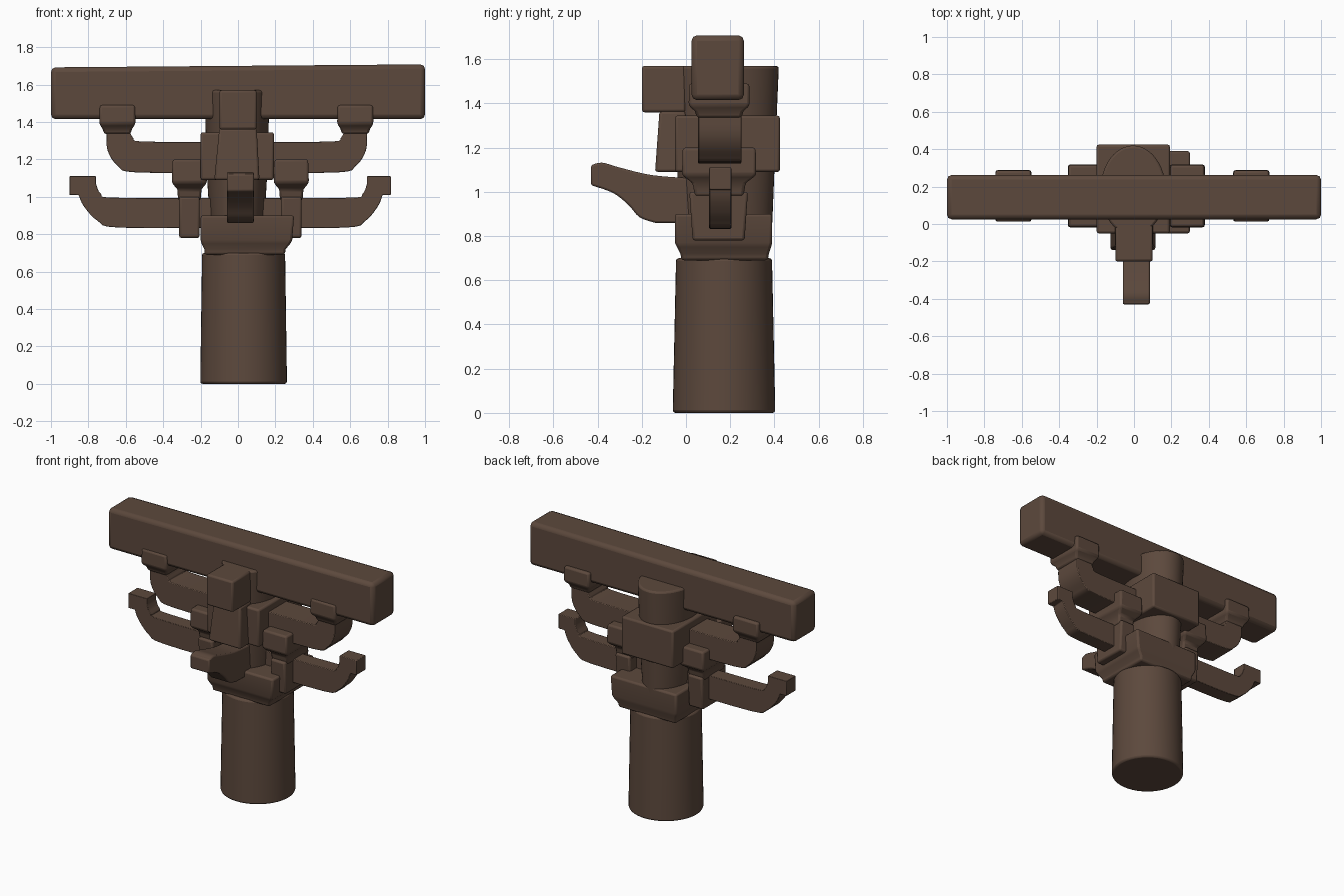
import bpy, bmesh, math

old = bpy.data.objects.get("Cube")
if old:
    bpy.data.objects.remove(old)

wood = bpy.data.materials.new("dark brown wood")
wood.use_nodes = True
COLOUR = (0.108, 0.066, 0.046, 1)
wood.diffuse_color = COLOUR
wood.node_tree.nodes["Principled BSDF"].inputs["Base Color"].default_value = COLOUR


def finish(name, bm, bevel):
    bmesh.ops.recalc_face_normals(bm, faces=bm.faces)
    mesh = bpy.data.meshes.new(name)
    bm.to_mesh(mesh)
    bm.free()
    mesh.materials.append(wood)
    ob = bpy.data.objects.new(name, mesh)
    bpy.context.collection.objects.link(ob)
    mod = ob.modifiers.new("worn edges", 'BEVEL')
    mod.width, mod.segments = bevel, 2
    mod.limit_method, mod.angle_limit = 'ANGLE', math.radians(35)
    bpy.ops.object.select_all(action='DESELECT')
    ob.select_set(True)
    bpy.context.view_layer.objects.active = ob
    bpy.ops.object.shade_smooth_by_angle(angle=math.radians(35))
    return ob


def loft(name, rings, bevel):
    """Skin a list of closed rings of points and cap both ends."""
    bm = bmesh.new()
    loops = [[bm.verts.new(p) for p in ring] for ring in rings]
    n = len(loops[0])
    for a, b in zip(loops, loops[1:]):
        for i in range(n):
            j = (i + 1) % n
            bm.faces.new((a[i], a[j], b[j], b[i]))
    bm.faces.new(loops[0])
    bm.faces.new(loops[-1])
    return finish(name, bm, bevel)


def block(name, levels, bevel=0.012):
    """Stack rectangles given as (z, x0, x1, y0, y1)."""
    return loft(name, [[(a, c, z), (b, c, z), (b, d, z), (a, d, z)]
                       for z, a, b, c, d in levels], bevel)


def box(name, x0, x1, y0, y1, z0, z1, bevel=0.012):
    return block(name, [(z0, x0, x1, y0, y1), (z1, x0, x1, y0, y1)], bevel)


def post(name, levels, bevel=0.012, n=48):
    """Stack ellipses given as (z, cx, cy, rx, ry)."""
    turn = [i * math.tau / n for i in range(n)]
    return loft(name, [[(cx + rx * math.cos(t), cy + ry * math.sin(t), z) for t in turn]
                       for z, cx, cy, rx, ry in levels], bevel)


def smooth_path(points, steps=4):
    """Pass a Catmull-Rom curve through the points."""
    p = [points[0]] + points + [points[-1]]
    out = []
    for a, b, c, d in zip(p, p[1:], p[2:], p[3:]):
        for k in range(steps):
            t = k / steps
            out.append(tuple(0.5 * (2 * q + (r - o) * t + (2 * o - 5 * q + 4 * r - s) * t * t
                                    + (3 * q - o - 3 * r + s) * t ** 3)
                             for o, q, r, s in zip(a, b, c, d)))
    return out + [points[-1]]


def slab_y(name, outline, y0, y1, bevel=0.014):
    return loft(name, [[(x, y, z) for x, z in outline] for y in (y0, y1)], bevel)


# Main beam, its top leaning up slightly to the left
beam = box("beam", -1, 1, 0.025, 0.262, 1.415, 1.70, 0.025)
for v in beam.data.vertices:
    if v.co.z > 1.5:
        v.co.z += 0.008 * v.co.x

# Round lower column and oval upper post
post("column", [(0, 0.03, 0.172, 0.232, 0.232), (0.7, 0.03, 0.172, 0.222, 0.217)])
post("upper_post", [(0.85, -0.005, 0.18, 0.145, 0.21), (1.1, -0.005, 0.18, 0.16, 0.22),
                    (1.57, -0.005, 0.18, 0.175, 0.24)])

# Capital with a curved neck, and the block around the upper post
block("capital", [(0.69, -0.18, 0.25, -0.02, 0.37), (0.72, -0.18, 0.255, -0.025, 0.375),
                  (0.75, -0.195, 0.28, -0.04, 0.385), (0.77, -0.2, 0.29, -0.05, 0.39),
                  (0.90, -0.2, 0.30, -0.05, 0.39)])
box("post_block", -0.2, 0.192, -0.05, 0.425, 1.09, 1.345)

# Long curved arms
slab_upper_outer = smooth_path([(0, 1.13), (0.53, 1.13), (0.63, 1.165), (0.685, 1.25), (0.69, 1.36)])
slab_upper_inner = smooth_path([(0.57, 1.36), (0.55, 1.315), (0.49, 1.295), (0, 1.295)])
lower_outer = smooth_path([(0, 0.835), (0.58, 0.835), (0.69, 0.87), (0.76, 0.95), (0.785, 1.01)])
lower_inner = smooth_path([(0.70, 1.07), (0.675, 1.015), (0.6, 0.995), (0, 0.995)])
tip = [(0.83, 1.01), (0.83, 1.11), (0.70, 1.11)]

for word, s in (("left", 1), ("right", -1)):
    # The right half reaches a little further out
    k = 1.02 if s > 0 else 1.04
    slab_y(word + "_upper_arm", [(s * x * k * 0.98, z) for x, z in
                                 slab_upper_outer + slab_upper_inner], 0.055, 0.25)
    m = 0.985 if s > 0 else 1.085
    slab_y(word + "_lower_arm", [(s * x * m, z) for x, z in
                                 lower_outer + tip + lower_inner], 0.105, 0.205)

    # Caps carrying the beam
    c = 0.627 if s > 0 else -0.645
    block(word + "_cap", [(z, c - w, c + w, 0.15 - d, 0.15 + d) for z, w, d in
                          ((1.335, 0.07, 0.10), (1.365, 0.08, 0.11), (1.39, 0.097, 0.138),
                           (1.49, 0.094, 0.136))])

    # Bearing blocks with pinched necks between the two arms
    c = 0.285 if s > 0 else -0.26
    block(word + "_bearing", [(z, c - w, c + w, 0.15 - d, 0.15 + d) for z, w, d in
                              ((0.98, 0.06, 0.11), (1.04, 0.065, 0.12),
                               (1.075, 0.094, 0.168), (1.20, 0.09, 0.165))])
    w = 0.055
    block(word + "_clamp", [(0.78, c - w, c + w, 0.03, 0.265),
                            (1.0, c - w, c + w, 0.015, 0.28)])

# Front: head block, tapered plate and curved tongue
box("front_head", -0.1, 0.1, -0.2, 0, 1.36, 1.57)
block("front_plate", [(1.09, -0.127, 0.115, -0.14, 0), (1.365, -0.1, 0.1, -0.12, 0)])

under = smooth_path([(-0.43, 1.03), (-0.33, 0.995), (-0.26, 0.94), (-0.21, 0.885), (-0.14, 0.86)])
over = smooth_path([(0.05, 1.06), (-0.15, 1.075), (-0.3, 1.11), (-0.38, 1.132), (-0.43, 1.12)])
loft("tongue", [[(x, y, z) for y, z in under + [(0.05, 0.86)] + over]
                for x in (-0.06, 0.085)], 0.012)
